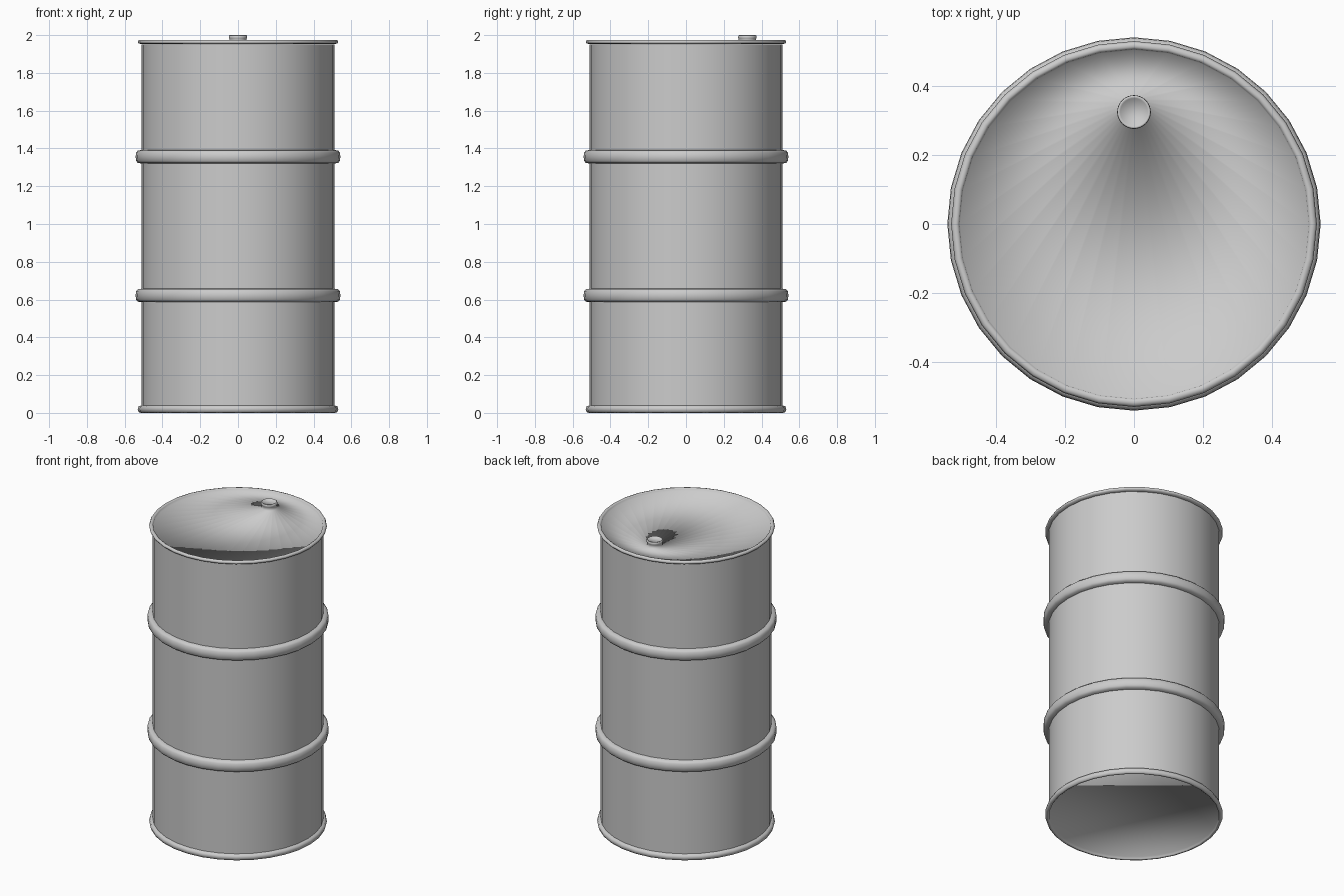
import bpy, bmesh, math

SIDES = 32

cube = bpy.data.objects.get("Cube")
if cube:
    bpy.data.objects.remove(cube, do_unlink=True)

steel = bpy.data.materials.new("grey_steel")
steel.use_nodes = True
GREY = (0.6, 0.6, 0.6, 1)
steel.diffuse_color = GREY
steel.node_tree.nodes["Principled BSDF"].inputs["Base Color"].default_value = GREY


def ring(bm, radius, z, y=0.0):
    """Circle of vertices with one vertex on the +y axis."""
    return [bm.verts.new((radius * math.sin(-a), y + radius * math.cos(a), z))
            for a in (2 * math.pi * i / SIDES for i in range(SIDES))]


def lathe(name, rings, angle):
    """Skin a list of (radius, z[, y]) rings into a closed solid."""
    bm = bmesh.new()
    loops = [ring(bm, *r) for r in rings]
    for a, b in zip(loops, loops[1:]):
        for i in range(SIDES):
            j = (i + 1) % SIDES
            bm.faces.new((a[i], a[j], b[j], b[i]))
    bm.faces.new(loops[0][::-1])
    bm.faces.new(loops[-1])
    mesh = bpy.data.meshes.new(name)
    bm.to_mesh(mesh)
    bm.free()
    mesh.materials.append(steel)
    obj = bpy.data.objects.new(name, mesh)
    bpy.context.collection.objects.link(obj)
    bpy.ops.object.select_all(action='DESELECT')
    obj.select_set(True)
    bpy.context.view_layer.objects.active = obj
    bpy.ops.object.shade_smooth_by_angle(angle=math.radians(angle))


# Drum wall
lathe("drum_wall", [(0.51, 0.028), (0.51, 1.95)], 40)

# Rolling hoops around the wall
for name, z in (("lower_hoop", 0.622), ("upper_hoop", 1.356)):
    lathe(name, [(0.508, z - 0.036), (0.53, z - 0.033), (0.54, z - 0.022),
                 (0.542, z), (0.54, z + 0.022), (0.53, z + 0.033),
                 (0.508, z + 0.036)], 60)

# Rolled bottom rim around a shallow recessed underside
lathe("base", [(0.505, 0.018), (0.508, 0.005), (0.515, 0.0), (0.526, 0.004),
               (0.531, 0.02), (0.526, 0.035), (0.508, 0.04)], 120)

# Rolled top rim, recessed lid and off-centre bung in one smooth skin
BUNG_Y = 0.325
lathe("lid_with_bung",
      [(0.508, 1.953), (0.526, 1.955), (0.531, 1.964), (0.526, 1.973),
       (0.515, 1.975), (0.508, 1.97), (0.505, 1.957),
       (0.046, 1.957, BUNG_Y), (0.046, 1.981, BUNG_Y), (0.049, 1.985, BUNG_Y),
       (0.048, 1.997, BUNG_Y), (0.043, 2.0, BUNG_Y), (0.04, 1.994, BUNG_Y)],
      120)
